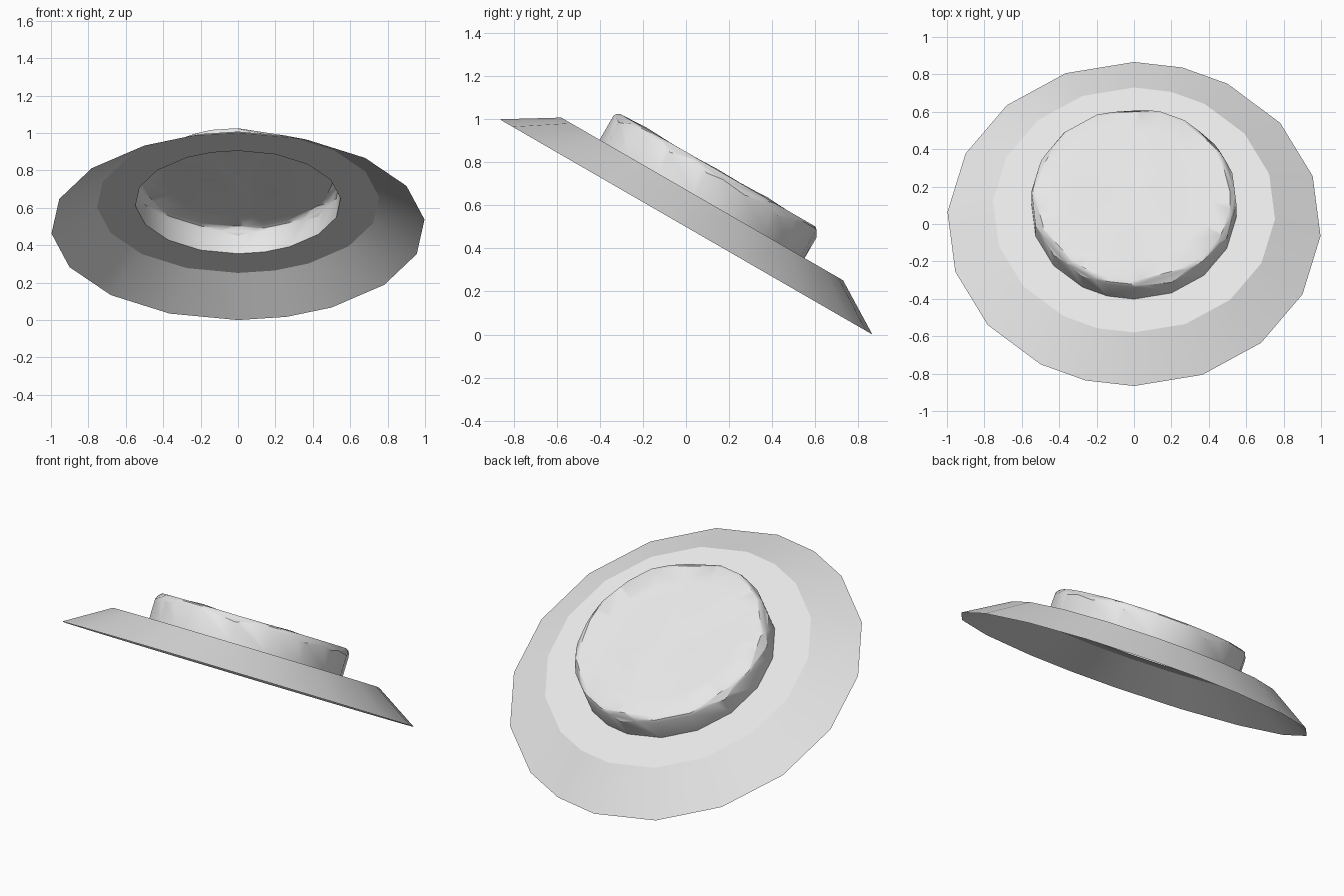
import bpy, bmesh, math, random
from mathutils import Vector, noise

random.seed(4)
cube = bpy.data.objects.get("Cube")
if cube:
    bpy.data.objects.remove(cube)

# One plain grey
grey = bpy.data.materials.new("light_grey")
grey.use_nodes = True
colour = (0.8, 0.8, 0.8, 1)
grey.diffuse_color = colour
grey.node_tree.nodes["Principled BSDF"].inputs["Base Color"].default_value = colour

# Uneven eighteen-sided outline, repeated after half a turn
half = [0, 15] + [30 + 150 * k / 7 for k in range(7)]
ANGLES = [math.radians(a) for a in half + [a + 180 for a in half]]
TILT = math.radians(-30)


def direction(a):
    return Vector((math.sin(a), math.cos(a), 0))


def shell(bm, profile):
    """Sweep (radius, height, roughness) points round the outline as an open sheet."""
    rings = []
    for radius, height, rough in profile:
        ring = []
        for a in ANGLES:
            p = direction(a) * radius
            p.z = height + rough * noise.noise(p * 5)
            ring.append(bm.verts.new(p))
        rings.append(ring)
    for low, high in zip(rings, rings[1:]):
        for i in range(len(ANGLES)):
            j = (i + 1) % len(ANGLES)
            bm.faces.new((low[j], low[i], high[i], high[j]))
    return rings


def finish(name, bm):
    bmesh.ops.recalc_face_normals(bm, faces=bm.faces)
    if sum(f.normal.z * f.calc_area() for f in bm.faces) < 0:
        bmesh.ops.reverse_faces(bm, faces=bm.faces)
    mesh = bpy.data.meshes.new(name)
    bm.to_mesh(mesh)
    bm.free()
    mesh.materials.append(grey)
    obj = bpy.data.objects.new(name, mesh)
    bpy.context.collection.objects.link(obj)
    obj.rotation_euler.x = TILT
    obj.location.z = 0.5
    bpy.ops.object.select_all(action="DESELECT")
    obj.select_set(True)
    bpy.context.view_layer.objects.active = obj
    bpy.ops.object.shade_smooth_by_angle(angle=math.radians(30))


# Sloping skirt and flat ledge, open underneath
bm = bmesh.new()
shell(bm, [(1, 0, 0), (0.756, 0.15, 0)])
finish("sloping_skirt", bm)
bm = bmesh.new()
shell(bm, [(0.756, 0.15, 0), (0.55, 0.15, 0)])
finish("flat_ledge", bm)

# Raised disc with a rounded rim and an uneven top
bm = bmesh.new()
rings = shell(bm, [(0.55, 0.15, 0), (0.55, 0.278, 0), (0.543, 0.294, 0),
                   (0.525, 0.302, 0), (0.4, 0.3, 0.012),
                   (0.27, 0.3, 0.014), (0.13, 0.3, 0.012)])
centre = bm.verts.new((0, 0, 0.3))
inner = rings[-1]
for i, v in enumerate(inner):
    bm.faces.new((inner[(i + 1) % len(inner)], v, centre))

# Chips broken from the rim at chosen corners
for corner in (0, 3, 4, 5, 6, 8, 11, 12, 13, 15):
    yaw = ANGLES[corner] + math.radians(random.uniform(-5, 5))
    pitch = math.radians(random.uniform(35, 52))
    normal = direction(yaw) * math.cos(pitch) + Vector((0, 0, math.sin(pitch)))
    reach = max(v.co.dot(normal) for v in bm.verts)
    cut = bmesh.ops.bisect_plane(
        bm, geom=bm.verts[:] + bm.edges[:] + bm.faces[:], dist=1e-5,
        plane_co=normal * (reach - random.uniform(0.011, 0.02)),
        plane_no=normal, clear_outer=True)
    edges = [e for e in cut["geom_cut"] if isinstance(e, bmesh.types.BMEdge)]
    bmesh.ops.edgeloop_fill(bm, edges=edges)
finish("raised_disc", bm)
